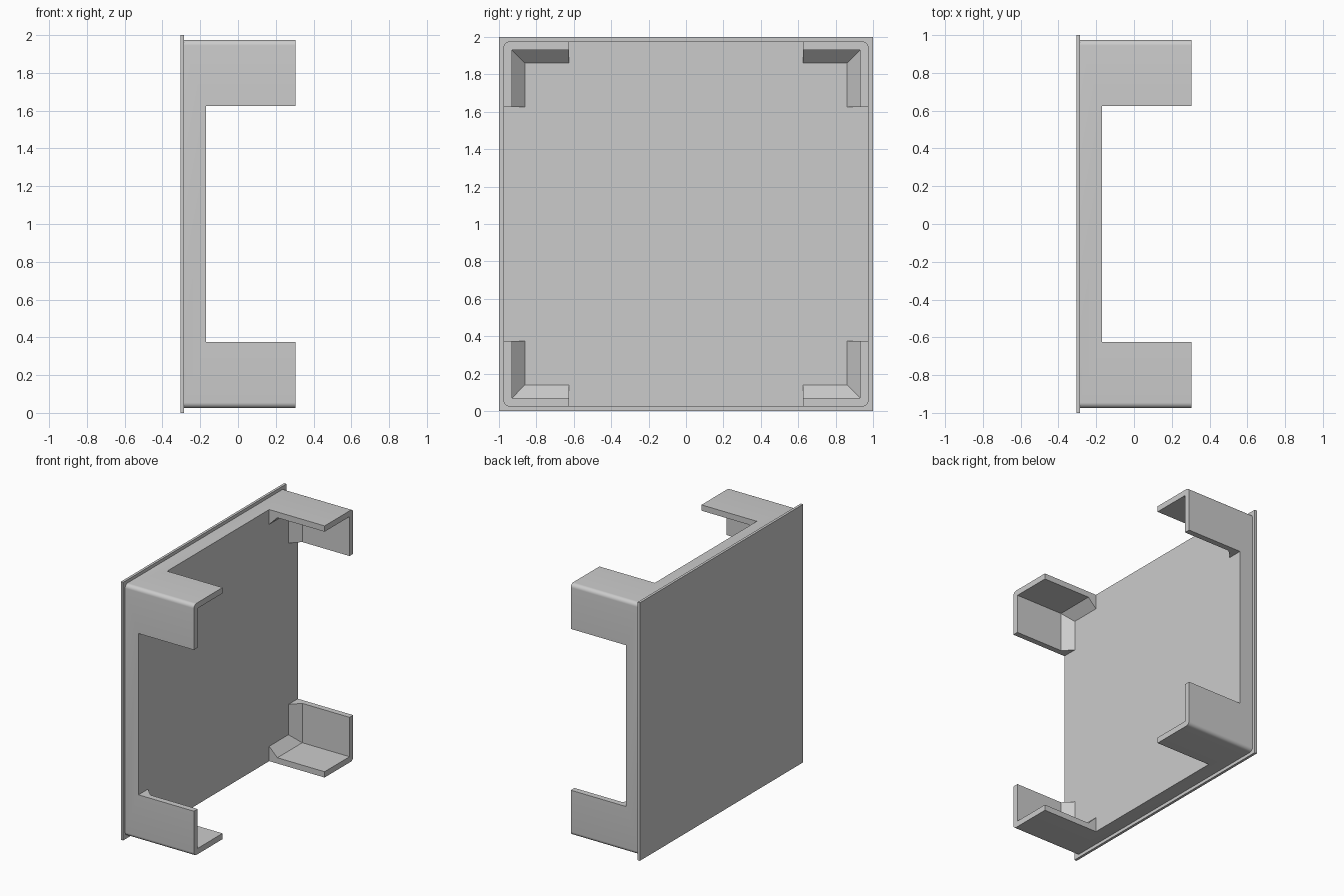
import bpy, bmesh, math
from mathutils import Vector

cube = bpy.data.objects.get("Cube")
if cube:
    bpy.data.objects.remove(cube, do_unlink=True)

grey = bpy.data.materials.new("light grey")
grey.use_nodes = True
colour = (0.6, 0.6, 0.6, 1)
grey.diffuse_color = colour
grey.node_tree.nodes["Principled BSDF"].inputs["Base Color"].default_value = colour

BACK, FLANGE, FLOOR, TIP = -0.305, -0.285, -0.17, 0.305   # depths along x
BODY, INNER, FOOT, GAP = 0.975, 0.93, 0.86, 0.625         # half widths
RADIUS = 0.03


def square(half_y, half_z):
    return [(-half_y, -half_z), (half_y, -half_z), (half_y, half_z), (-half_y, half_z)]


def rounded_square(half, radius, steps=8):
    points = []
    for corner in range(4):
        for i in range(steps + 1):
            a = math.pi / 2 * (corner + i / steps)
            mid = math.pi / 2 * (corner + 0.5)
            cy = math.copysign(half - radius, math.cos(mid))
            cz = math.copysign(half - radius, math.sin(mid))
            points.append((cy + radius * math.cos(a), cz + radius * math.sin(a)))
    return points


def loft(name, sections):
    """Closed solid through matching outlines, each given as (x, outline)."""
    bm = bmesh.new()
    rings = [[bm.verts.new((x, y, z + 1)) for y, z in outline] for x, outline in sections]
    bm.faces.new(rings[0])
    bm.faces.new(rings[-1])
    for a, b in zip(rings, rings[1:]):
        for i in range(len(a)):
            j = (i + 1) % len(a)
            bm.faces.new((a[i], a[j], b[j], b[i]))
    bmesh.ops.recalc_face_normals(bm, faces=bm.faces)
    mesh = bpy.data.meshes.new(name)
    bm.to_mesh(mesh)
    bm.free()
    mesh.materials.append(grey)
    obj = bpy.data.objects.new(name, mesh)
    bpy.context.collection.objects.link(obj)
    return obj


# Thin square back plate
back_plate = loft("back_plate", [(BACK, square(1, 1)), (FLANGE, square(1, 1))])

# Rounded body, from which the four corner legs are carved
body = loft("body_with_corner_legs", [(FLANGE - 0.005, rounded_square(BODY, RADIUS)),
                                      (TIP, rounded_square(BODY, RADIUS))])

# Cavity with sloped foot, then the gaps between legs in both directions
slope_top = FLOOR + INNER - FOOT
cutters = [
    loft("cavity_cutter", [(FLOOR, square(FOOT, FOOT)), (slope_top, square(INNER, INNER)),
                           (1, square(INNER, INNER))]),
    loft("side_gap_cutter", [(FLOOR, square(GAP, 1.2)), (1, square(GAP, 1.2))]),
    loft("top_gap_cutter", [(FLOOR, square(1.2, GAP)), (1, square(1.2, GAP))]),
]
bpy.context.view_layer.objects.active = body
for cutter in cutters:
    cutter.hide_render = True
    cut = body.modifiers.new("cut", 'BOOLEAN')
    cut.operation = 'DIFFERENCE'
    cut.solver = 'EXACT'
    cut.object = cutter
    bpy.ops.object.modifier_apply(modifier=cut.name)
    bpy.data.objects.remove(cutter, do_unlink=True)

# Smooth only the rounded corner edges
bpy.ops.object.select_all(action='DESELECT')
body.select_set(True)
bpy.ops.object.shade_smooth_by_angle(angle=math.radians(30))
